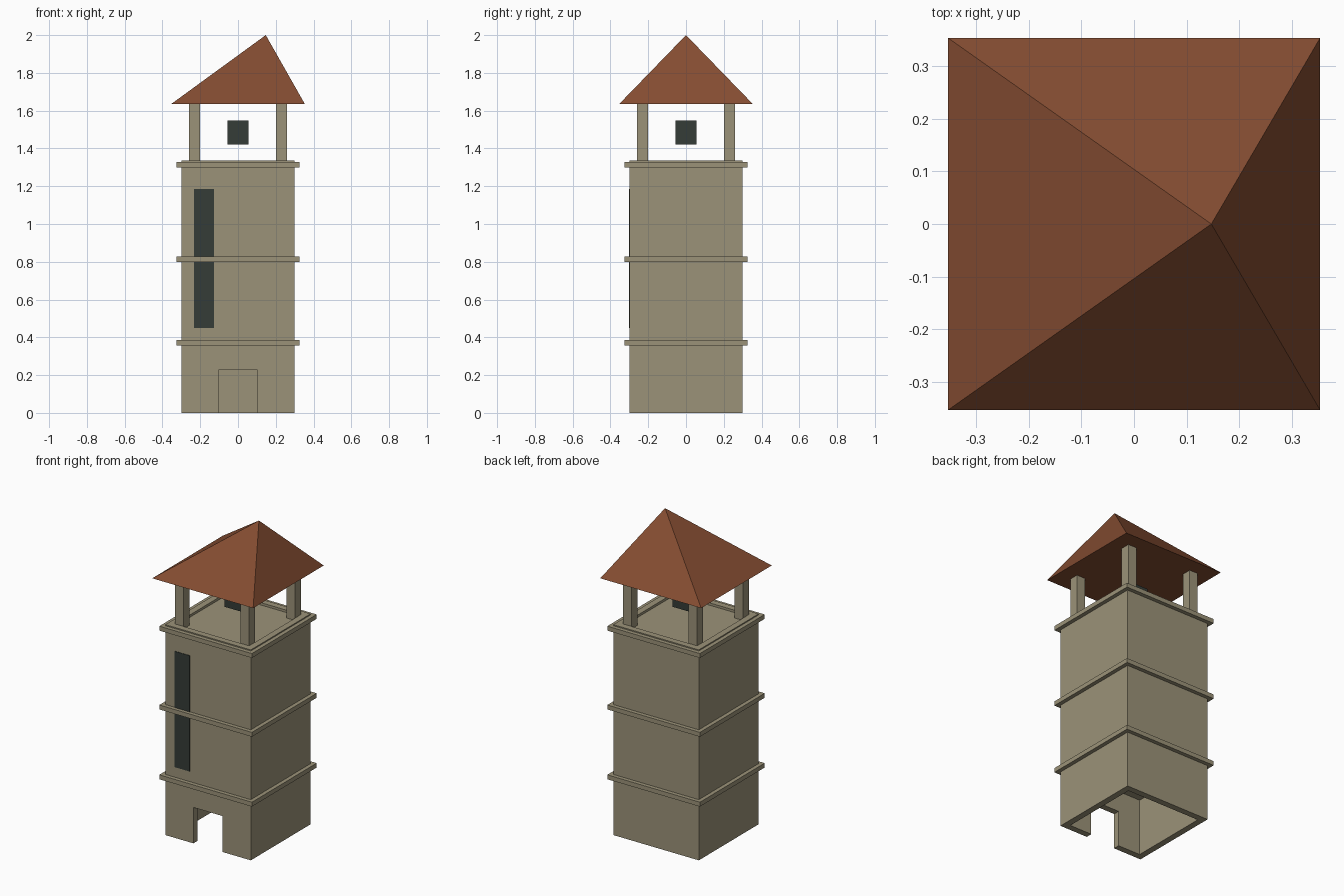
import bpy
import bmesh

cube = bpy.data.objects.get("Cube")
if cube:
    bpy.data.objects.remove(cube, do_unlink=True)


def make_material(name, rgb):
    mat = bpy.data.materials.new(name)
    mat.use_nodes = True
    mat.diffuse_color = (*rgb, 1)
    mat.node_tree.nodes["Principled BSDF"].inputs["Base Color"].default_value = (*rgb, 1)
    return mat


stone = make_material("pale stone", (0.33, 0.29, 0.19))
tile = make_material("roof tile", (0.23, 0.073, 0.031))
iron = make_material("dark iron", (0.035, 0.045, 0.038))


def finish(name, bm, mat):
    bmesh.ops.recalc_face_normals(bm, faces=bm.faces)
    mesh = bpy.data.meshes.new(name)
    bm.to_mesh(mesh)
    bm.free()
    mesh.materials.append(mat)
    obj = bpy.data.objects.new(name, mesh)
    bpy.context.scene.collection.objects.link(obj)
    return obj


def box(name, mat, x, y, z):
    """Box spanning the given (low, high) ranges."""
    bm = bmesh.new()
    bmesh.ops.create_cube(bm, size=1)
    for v in bm.verts:
        v.co = [r[1] if c > 0 else r[0] for c, r in zip(v.co, (x, y, z))]
    return finish(name, bm, mat)


def square(half):
    return (-half, half)


def carve(target, *cutters):
    for cutter in cutters:
        cutter.hide_render = True
        cutter.hide_viewport = True
        cutter.display_type = 'WIRE'
        mod = target.modifiers.new(cutter.name, 'BOOLEAN')
        mod.operation = 'DIFFERENCE'
        mod.solver = 'EXACT'
        mod.object = cutter
    # Bake the cuts, then drop the helpers
    bpy.context.view_layer.update()
    deps = bpy.context.evaluated_depsgraph_get()
    mesh = bpy.data.meshes.new_from_object(target.evaluated_get(deps))
    target.modifiers.clear()
    target.data = mesh
    for cutter in cutters:
        bpy.data.objects.remove(cutter, do_unlink=True)


# Tower shaft with hollow ground room, doorway and sunken belfry floor
half, wall, top = 0.3, 0.04, 1.335
inner = square(half - wall)
tower = box("tower_shaft", stone, square(half), square(half), (0, top))
carve(tower,
      box("room_cutter", stone, inner, inner, (-0.1, 0.36)),
      box("door_cutter", stone, square(0.103), (-0.4, -0.2), (-0.1, 0.228)),
      box("floor_cutter", stone, inner, inner, (top - 0.015, top + 0.1)))


# String courses: square rings around the shaft
def ring(name, outer, hole, low, high):
    bm = bmesh.new()
    corners = ((-1, -1), (1, -1), (1, 1), (-1, 1))
    loops = [[bm.verts.new((x * r, y * r, z)) for x, y in corners]
             for r, z in ((outer, low), (outer, high), (hole, high), (hole, low))]
    for a, b in zip(loops, loops[1:] + loops[:1]):
        for i in range(4):
            j = (i + 1) % 4
            bm.faces.new((a[i], a[j], b[j], b[i]))
    return finish(name, bm, stone)


for label, z in (("lower", 0.357), ("middle", 0.8), ("upper", 1.3)):
    ring(label + "_string_course", 0.325, half - 0.01, z, z + 0.028)

# Tall window strip on the front
box("front_window", iron, (-0.232, -0.127), (-half - 0.003, -half + 0.002), (0.45, 1.185))

# Belfry posts
for sx, side in ((-1, "right"), (1, "left")):
    for sy, end in ((-1, "front"), (1, "back")):
        box(f"{end}_{side}_post", stone, sorted((sx * 0.2, sx * 0.26)),
            sorted((sy * 0.2, sy * 0.26)), (top - 0.015, 1.636))

# Bell block
box("bell", iron, square(0.055), square(0.055), (1.42, 1.547))

# Lopsided pyramid roof with a flat underside
bm = bmesh.new()
eave = 0.354
base = [bm.verts.new((x * eave, y * eave, 1.635))
        for x, y in ((-1, -1), (1, -1), (1, 1), (-1, 1))]
apex = bm.verts.new((0.147, 0, 2))
bm.faces.new(base)
for i in range(4):
    bm.faces.new((base[i], base[(i + 1) % 4], apex))
finish("roof", bm, tile)
